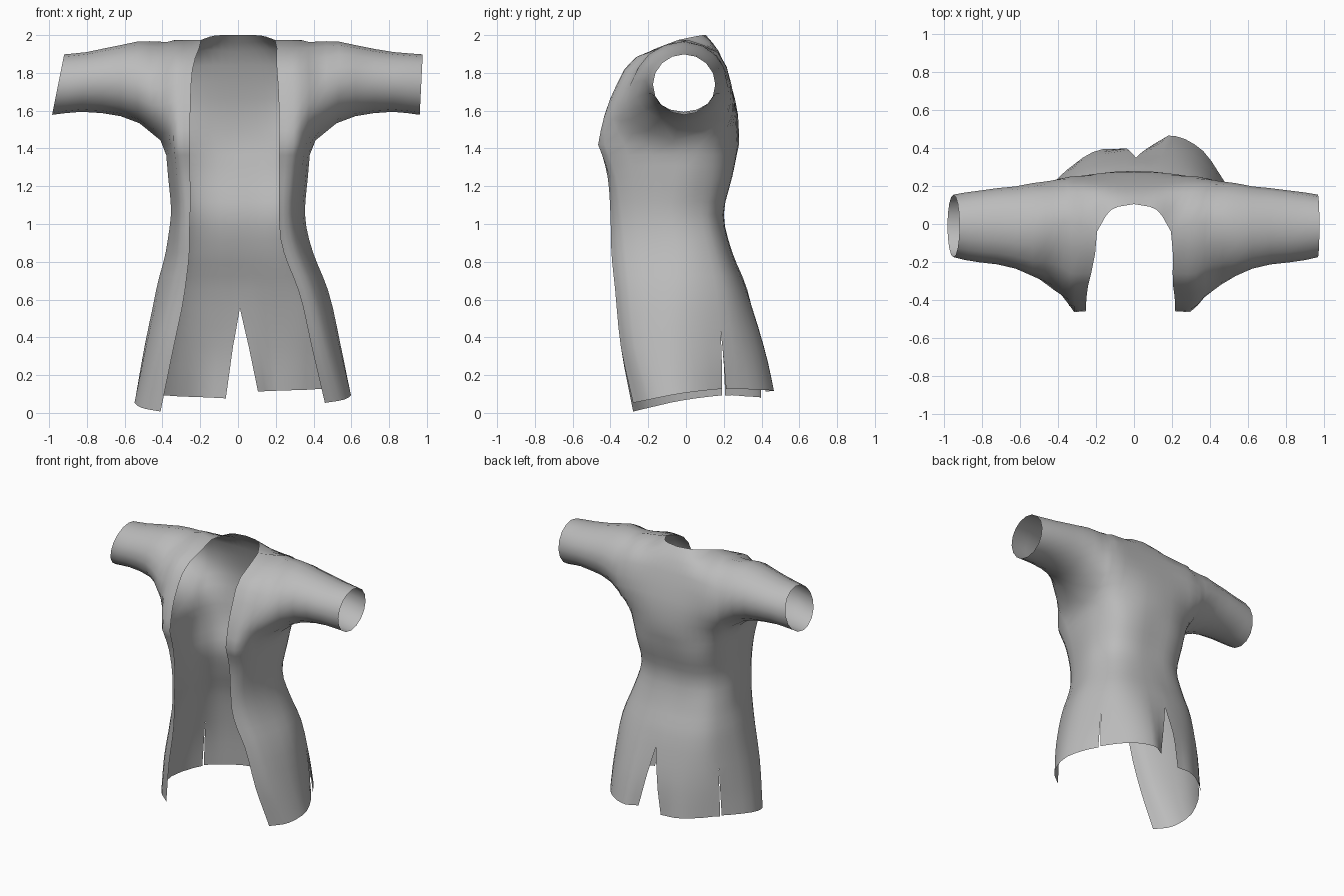
import bpy, bmesh, math
from mathutils import Vector

if "Cube" in bpy.data.objects:
    bpy.data.objects.remove(bpy.data.objects["Cube"])

SEG = 3   # columns per key point
SUB = 2   # rows per key row


def spline(keys, sub):
    """Catmull-Rom through the keys, sub steps per span."""
    k = [Vector(p) for p in keys]
    k = [k[0] * 2 - k[1]] + k + [k[-1] * 2 - k[-2]]
    out = []
    for i in range(1, len(k) - 2):
        a, b, c, d = k[i - 1:i + 3]
        for j in range(sub):
            t = j / sub
            out.append(0.5 * (2 * b + (c - a) * t + (2 * a - 5 * b + 4 * c - d) * t * t
                              + (3 * b - a - 3 * c + d) * t ** 3))
    return out + [k[-2]]


def loft(rows, sub):
    cols = [spline(c, sub) for c in zip(*rows)]
    return [list(r) for r in zip(*cols)]


def clamp(v):
    return min(1, max(0, v))


# Half sections of the skirt and waist: front edge, front, side, side slit, back, lobe, centre
HEM_Z = (0.03, 0.05, 0.085, 0.11, 0.105, 0.10, 0.095)
LEVELS = [
    (0.10, (.435, -.28), (.54, -.19), (.57, -.02), (.46, .20), (.34, .35), (.19, .43), (0, .41)),
    (0.35, (.365, -.345), (.46, -.27), (.52, -.05), (.44, .19), (.33, .32), (.18, .39), (0, .39)),
    (0.65, (.30, -.375), (.385, -.30), (.455, -.05), (.40, .16), (.31, .26), (.17, .31), (0, .325)),
    (0.85, (.25, -.395), (.325, -.32), (.39, -.05), (.35, .12), (.27, .20), (.15, .235), (0, .245)),
    (1.05, (.235, -.40), (.30, -.34), (.355, -.08), (.315, .08), (.25, .155), (.14, .195), (0, .20)),
    (1.25, (.235, -.415), (.315, -.37), (.37, -.06), (.34, .10), (.27, .195), (.15, .24), (0, .245)),
    (1.42, (.235, -.46), (.335, -.43), (.385, -.06), (.375, .10), (.31, .20), (.16, .265), (0, .28)),
]
# Chest rows: front edge, middle, armhole
CHEST = [
    ((.235, -.43, 1.58), (.34, -.425, 1.56), (.44, -.325, 1.53)),
    ((.23, -.365, 1.74), (.34, -.36, 1.74), (.46, -.31, 1.70)),
    ((.215, -.26, 1.88), (.33, -.26, 1.885), (.46, -.20, 1.885)),
    ((.195, -.04, 1.975), (.33, .01, 1.975), (.46, .01, 1.99)),
]
# Upper back rows: armhole, shoulder blade, middle, inner, centre
BACK = [
    ((.44, .175, 1.53), (.40, .225, 1.56), (.30, .25, 1.58), (.15, .27, 1.58), (0, .275, 1.58)),
    ((.46, .23, 1.71), (.40, .24, 1.73), (.28, .24, 1.74), (.14, .235, 1.75), (0, .235, 1.75)),
    ((.46, .175, 1.89), (.38, .17, 1.905), (.26, .165, 1.915), (.13, .17, 1.92), (0, .175, 1.91)),
]
NECK = [(.195, -.04, 1.975), (.12, .075, 1.998), (0, .105, 2.0)]
# Sleeve rings: x, y centre, y radius, z centre, z radius
SLEEVE = [(.53, -.03, .26, 1.762, .216), (.62, -.017, .222, 1.76, .195), (.72, -.012, .201, 1.757, .170),
          (.82, -.013, .189, 1.752, .158), (.90, -.012, .178, 1.745, .158), (.965, -.01, .165, 1.738, .16)]

bm = bmesh.new()


def add_grid(rows, flip):
    v = [[bm.verts.new(p) for p in r] for r in rows]
    for r0, r1 in zip(v, v[1:]):
        for i in range(len(r0) - 1):
            q = (r0[i], r0[i + 1], r1[i + 1], r1[i])
            bm.faces.new(q[::-1] if flip else q)


def place(p, s):
    """Mirror to side s and add the uneven drape of the cloth."""
    x, y, z = p
    drift = 0.025 * clamp((0.95 - z) / 0.35) * (1 - 0.6 * clamp((0.12 - x) / 0.12))
    lap = 0.018 * clamp((0.36 - x) / 0.1) * clamp((-0.2 - y) / 0.1) * clamp((z - 0.6) / 0.3)
    y += s * 0.035 * clamp((0.7 - z) / 0.6) * clamp((y - 0.2) / 0.15) * clamp((x - 0.05) / 0.1)
    z += s * 0.025 * max(0, 1 - z / 0.35)
    return (s * x + drift - lap, y, z)


for s in (-1, 1):
    flip = s < 0
    # Skirt and waist
    keyrows = [spline([(x, y, HEM_Z[i] if n == 0 else lv[0]) for i, (x, y) in enumerate(lv[1:])], SEG)
               for n, lv in enumerate(LEVELS)]
    body = loft(keyrows, 3)
    cs = 3 * SEG
    front, rear = [], []
    for r in body:
        f, b = [p.copy() for p in r[:cs + 1]], [p.copy() for p in r[cs:]]
        gap = 0.03 * max(0, 0.44 - r[cs].z)       # side slit
        f[-1].y -= gap
        b[0].y += gap
        z = r[-1].z                               # back vent
        vent = 0.03 * clamp((0.52 - z) / 0.1) + 0.17 * max(0, 0.42 - z)
        for i, k in enumerate((0.3, 0.65, 1)):
            b[-3 + i].x += vent * k
        front.append([place(p, s) for p in f])
        rear.append([place(p, s) for p in b])
    add_grid(front, flip)
    add_grid(rear, flip)

    # Chest and upper back, meeting along the shoulder
    top = body[-1]
    ca = 2 * SEG
    chest = loft([top[:ca + 1]] + [spline(r, SEG) for r in CHEST], SUB)
    ridge = spline(CHEST[-1], SEG)[::-1] + spline(NECK, SEG)[1:]
    back = loft([top[ca:]] + [spline(r, SEG) for r in BACK] + [ridge], SUB)
    add_grid([[place(p, s) for p in r] for r in chest], flip)
    add_grid([[place(p, s) for p in r] for r in back], flip)

    # Sleeve, growing out of the armhole
    ring = [r[-1] for r in chest] + [r[0] for r in back][-2::-1]
    n = len(ring) - 1
    rings = [ring]
    for x, yc, ry, zc, rz in SLEEVE:
        lean = max(0, (x - 0.72) / 0.245)
        tilt = 0.032 if s < 0 else -0.008
        base = -0.013 if s < 0 else 0.005
        cur = []
        for k in range(n + 1):
            a = 2 * math.pi * k / n
            cur.append(Vector((x + lean * (base + tilt * math.cos(a)),
                               yc - ry * math.sin(a), zc - rz * math.cos(a))))
        rings.append(cur)
    add_grid([[place(p, s) for p in r] for r in rings], flip)

bmesh.ops.remove_doubles(bm, verts=bm.verts, dist=0.0015)
bmesh.ops.recalc_face_normals(bm, faces=bm.faces)

# Soften the shoulder and armhole seams
seam = [v for v in bm.verts if 0.36 < abs(v.co.x) < 0.66 and v.co.z > 1.36 and not v.is_boundary]
for _ in range(2):
    bmesh.ops.smooth_vert(bm, verts=seam, factor=0.5, use_axis_x=True, use_axis_y=True, use_axis_z=True)

mesh = bpy.data.meshes.new("coat")
bm.to_mesh(mesh)
bm.free()
coat = bpy.data.objects.new("coat", mesh)
bpy.context.collection.objects.link(coat)

cloth = bpy.data.materials.new("grey_cloth")
cloth.diffuse_color = (0.5, 0.5, 0.5, 1)
cloth.use_nodes = True
cloth.node_tree.nodes["Principled BSDF"].inputs["Base Color"].default_value = cloth.diffuse_color
mesh.materials.append(cloth)

bpy.context.view_layer.objects.active = coat
coat.select_set(True)
bpy.ops.object.shade_smooth_by_angle(angle=math.radians(60))
